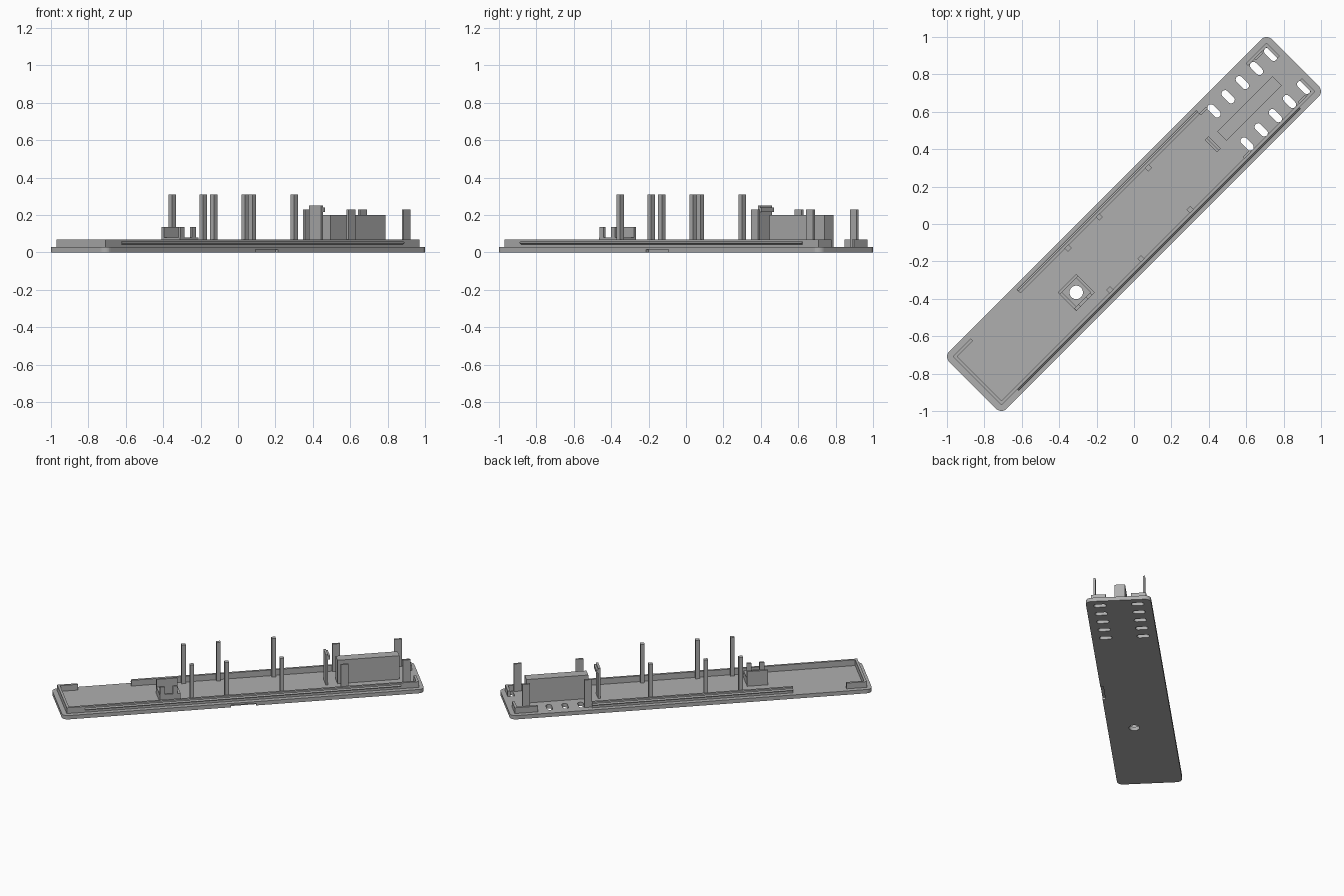
import bpy, bmesh
from math import pi, cos, sin
from mathutils import Matrix

cube = bpy.data.objects.get("Cube")
if cube:
    bpy.data.objects.remove(cube)

# The tray lies diagonally: parts are laid out along x, then turned 45 degrees
TURN = Matrix.Rotation(pi / 4, 4, 'Z')
L, W, R = 1.22, 0.217, 0.04      # base half length, half width, corner radius
WL, WW, WT = 1.187, 0.184, 0.017  # wall half length, half width, thickness
FLOOR, TOP = 0.028, 0.07

grey = bpy.data.materials.new("plain_grey")
grey.use_nodes = True
grey.diffuse_color = (0.43, 0.43, 0.43, 1)
grey.node_tree.nodes["Principled BSDF"].inputs["Base Color"].default_value = (0.43, 0.43, 0.43, 1)


def prism(bm, points, z0, z1):
    """Extrude a flat outline from z0 to z1."""
    face = bm.faces.new([bm.verts.new((x, y, z0)) for x, y in points])
    new = bmesh.ops.extrude_face_region(bm, geom=[face])["geom"]
    verts = [v for v in new if isinstance(v, bmesh.types.BMVert)]
    bmesh.ops.translate(bm, verts=verts, vec=(0, 0, z1 - z0))


def block(bm, x0, x1, y0, y1, z0, z1):
    prism(bm, [(x0, y0), (x1, y0), (x1, y1), (x0, y1)], z0, z1)


def rounded(cx, cy, hx, hy, r, steps=6):
    """Outline of a rectangle with rounded corners."""
    pts = []
    for q, (sx, sy) in enumerate([(1, 1), (-1, 1), (-1, -1), (1, -1)]):
        for i in range(steps + 1):
            a = (q + i / steps) * pi / 2
            pts.append((cx + sx * (hx - r) + r * cos(a),
                        cy + sy * (hy - r) + r * sin(a)))
    return pts


def finish(name, bm):
    bmesh.ops.remove_doubles(bm, verts=bm.verts, dist=1e-5)
    bmesh.ops.recalc_face_normals(bm, faces=bm.faces)
    mesh = bpy.data.meshes.new(name)
    bm.to_mesh(mesh)
    bm.free()
    mesh.materials.append(grey)
    obj = bpy.data.objects.new(name, mesh)
    obj.matrix_world = TURN
    bpy.context.scene.collection.objects.link(obj)
    return obj


def box_part(name, *size):
    bm = bmesh.new()
    block(bm, *size)
    return finish(name, bm)


# Base plate with vent slots, round hole and pry notch cut out
bm = bmesh.new()
prism(bm, rounded(0, 0, L, W, R), 0, FLOOR)
base = finish("base_plate", bm)

HX, HY = -0.477, -0.04
bm = bmesh.new()
for side in (-1, 1):
    for i in range(5):
        prism(bm, rounded(0.73 + i * 0.107, side * 0.125, 0.019, 0.042, 0.0185), -0.02, 0.06)
prism(bm, [(HX + 0.036 * cos(i * pi / 16), HY + 0.036 * sin(i * pi / 16))
           for i in range(32)], -0.02, 0.06)
block(bm, -0.085, 0.085, -W - 0.02, -W + 0.02, -0.02, 0.015)
cutter = finish("opening_cutter", bm)
cutter.hide_render = True

mod = base.modifiers.new("openings", 'BOOLEAN')
mod.operation = 'DIFFERENCE'
mod.solver = 'EXACT'
mod.object = cutter
bpy.context.view_layer.update()
cut = bpy.data.meshes.new_from_object(base.evaluated_get(bpy.context.evaluated_depsgraph_get()))
base.modifiers.clear()
base.data = cut
bpy.data.objects.remove(cutter)

# Rim walls, with gaps along one side and at the vented end
Z0 = FLOOR - 0.002
box_part("right_wall", -WL, WL, -WW, -WW + WT, Z0, TOP)
box_part("closed_end_wall", -WL, -WL + WT, -WW + WT, WW - WT, Z0, TOP)
for i, (a, b) in enumerate([(-WL, -1.05), (-0.69, 0.665), (1.03, WL)]):
    box_part(f"left_wall_{i + 1}", a, b, WW - WT, WW, Z0, TOP)
for name, s in (("right", -1), ("left", 1)):
    y0, y1 = sorted((s * 0.085, s * (WW - WT)))
    box_part(f"vent_end_wall_{name}", WL - WT, WL, y0, y1, Z0, TOP)

# Snap ridges with a wedge section on the outside of the long walls
for name, s, a, b in (("right", -1, -1.065, 1.065), ("left", 1, -0.69, 0.665)):
    bm = bmesh.new()
    ends = [[bm.verts.new((x, s * y, z)) for y, z in
             ((WW - 0.002, 0.042), (WW + 0.009, 0.051), (WW - 0.002, 0.06))] for x in (a, b)]
    for e in ends:
        bm.faces.new(e)
    for i in range(3):
        j = (i + 1) % 3
        bm.faces.new((ends[0][i], ends[0][j], ends[1][j], ends[1][i]))
    finish(f"{name}_snap_ridge", bm)

# Tall square posts and flat guide tabs on both sides
for name, s in (("right", -1), ("left", 1)):
    for i, x in enumerate((-0.34, -0.105, 0.267)):
        y = s * 0.158
        box_part(f"{name}_post_{i + 1}", x - 0.014, x + 0.014, y - 0.014, y + 0.014, Z0, 0.31)
    for i, x in enumerate((0.69, 1.107)):
        y = s * 0.165
        box_part(f"{name}_guide_tab_{i + 1}", x - 0.026, x + 0.026, y - 0.007, y + 0.007, Z0, 0.23)

# Raised spacer block between the vents
box_part("spacer_block", 0.665, 1.082, -0.035, 0.035, Z0, 0.2)

# Spring clip with a hooked head
bm = bmesh.new()
block(bm, 0.585, 0.601, -0.042, 0.05, Z0, 0.25)
block(bm, 0.601, 0.614, -0.042, 0.05, 0.215, 0.24)
finish("spring_clip", bm)

# Square holder around the round hole: low frame, one high wall, two prongs
H, T = 0.07, 0.016
bm = bmesh.new()
block(bm, HX - H, HX - H + T, HY - H + T, HY + H - T, Z0, 0.08)
block(bm, HX + H - T, HX + H, HY - H + T, HY + H - T, Z0, 0.08)
block(bm, HX - H, HX + H, HY - H, HY - H + T, Z0, 0.08)
finish("holder_frame", bm)
box_part("holder_back_wall", HX - H, HX + H, HY + H - T, HY + H, Z0, 0.135)
for i, x in enumerate((HX - 0.052, HX + 0.035)):
    box_part(f"holder_prong_{i + 1}", x - 0.016, x + 0.016, HY - H, HY - H + T, 0.079, 0.135)
